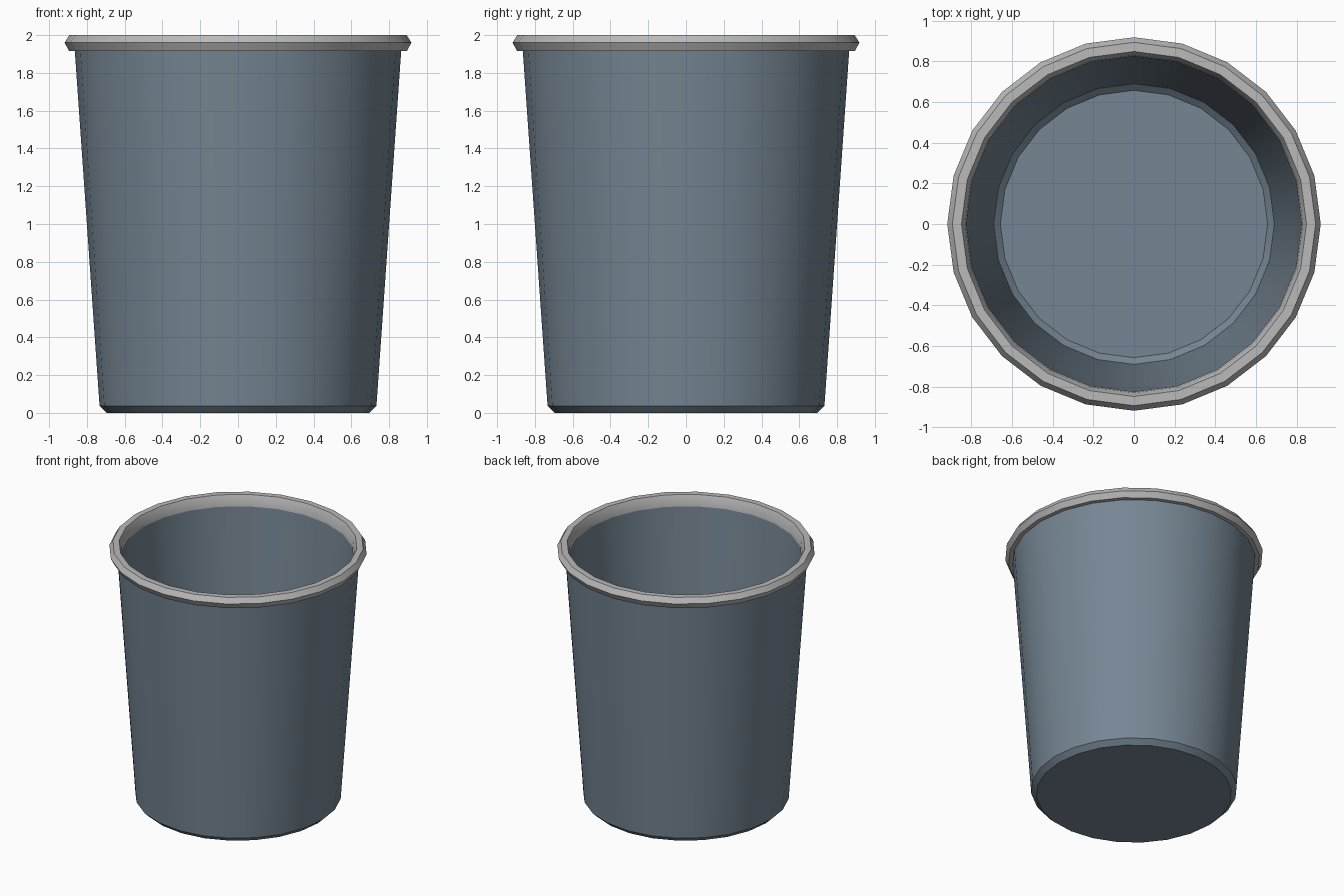
import bpy, bmesh
from math import sin, cos, tau, radians

if "Cube" in bpy.data.objects:
    bpy.data.objects.remove(bpy.data.objects["Cube"])

SIDES = 24


def lathe(name, profile, color, closed=False):
    """Revolve (radius, z) points; open profiles get flat end caps."""
    bm = bmesh.new()
    rings = [[bm.verts.new((r * cos(tau * i / SIDES), r * sin(tau * i / SIDES), z))
              for i in range(SIDES)] for r, z in profile]
    pairs = list(zip(rings, rings[1:]))
    if closed:
        pairs.append((rings[-1], rings[0]))
    else:
        bm.faces.new(rings[0])
        bm.faces.new(rings[-1])
    for a, b in pairs:
        for i in range(SIDES):
            j = (i + 1) % SIDES
            bm.faces.new((a[i], a[j], b[j], b[i]))
    bmesh.ops.recalc_face_normals(bm, faces=bm.faces[:])
    mesh = bpy.data.meshes.new(name)
    bm.to_mesh(mesh)
    bm.free()
    ob = bpy.data.objects.new(name, mesh)
    bpy.context.collection.objects.link(ob)
    mat = bpy.data.materials.new(name + "_color")
    mat.diffuse_color = (*color, 1)
    mat.use_nodes = True
    mat.node_tree.nodes["Principled BSDF"].inputs["Base Color"].default_value = mat.diffuse_color
    mesh.materials.append(mat)
    bpy.ops.object.select_all(action='DESELECT')
    ob.select_set(True)
    bpy.context.view_layer.objects.active = ob
    bpy.ops.object.shade_smooth_by_angle(angle=radians(30))
    return ob


# Tapered hollow bin: underside, outer wall, lip, inner wall, floor
lathe("bin_body", [(0.695, 0), (0.733, 0.037), (0.865, 1.93), (0.828, 1.93),
                   (0.69, 0.07), (0.657, 0.04)], (0.18, 0.24, 0.295))

# Chamfered rim band wrapped over the top edge, softly curved inside
lathe("rim", [(0.86, 1.917), (0.895, 1.917), (0.918, 1.96), (0.893, 2.0),
              (0.848, 2.0), (0.83, 1.96), (0.824, 1.917)],
      (0.49, 0.49, 0.49), closed=True)
